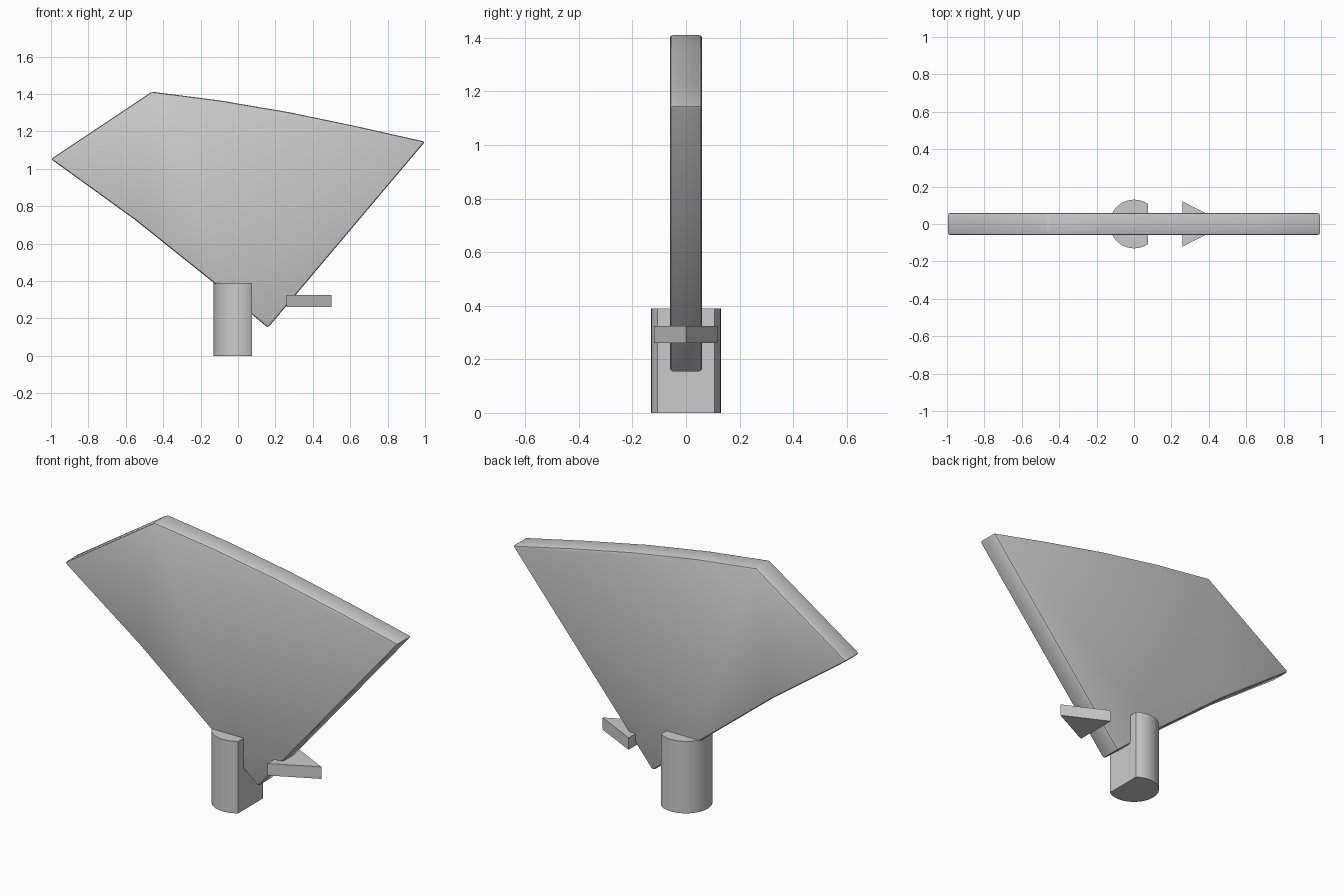
import bpy, bmesh, math

if "Cube" in bpy.data.objects:
    bpy.data.objects.remove(bpy.data.objects["Cube"])

grey = bpy.data.materials.new("plain grey")
grey.diffuse_color = (0.6, 0.6, 0.6, 1)
grey.use_nodes = True
grey.node_tree.nodes["Principled BSDF"].inputs["Base Color"].default_value = grey.diffuse_color


def prism(name, pts, depth, to_xyz, bevel=0.0, smooth=False):
    """Extrude a 2D outline; to_xyz maps (u, v, w) to the model axes."""
    bm = bmesh.new()
    near = [bm.verts.new(to_xyz(u, v, depth[0])) for u, v in pts]
    far = [bm.verts.new(to_xyz(u, v, depth[1])) for u, v in pts]
    bm.faces.new(near)
    bm.faces.new(far)
    for i in range(len(pts)):
        j = (i + 1) % len(pts)
        bm.faces.new((near[i], near[j], far[j], far[i]))
    bmesh.ops.recalc_face_normals(bm, faces=bm.faces)
    if bevel:
        sharp = [e for e in bm.edges if e.calc_face_angle() > 0.4]
        bmesh.ops.bevel(bm, geom=sharp, offset=bevel, segments=2,
                        profile=0.5, affect='EDGES')
    mesh = bpy.data.meshes.new(name)
    bm.to_mesh(mesh)
    bm.free()
    mesh.materials.append(grey)
    obj = bpy.data.objects.new(name, mesh)
    bpy.context.collection.objects.link(obj)
    if smooth:
        bpy.context.view_layer.objects.active = obj
        obj.select_set(True)
        bpy.ops.object.shade_smooth_by_angle(angle=math.radians(30))
        obj.select_set(False)
    return obj


def upright(u, v, w):
    return (u, w, v)


def flat(u, v, w):
    return (u, v, w)


# Fin: thick four-cornered plate with a gently bowed top and softened edges
fin = [(-1.0, 1.052), (-0.46, 1.412), (-0.1, 1.366), (0.27, 1.303),
       (0.64, 1.226), (1.0, 1.145), (0.16, 0.15), (-0.11, 0.375),
       (-0.55, 0.727)]
prism("fin", fin, (-0.06, 0.06), upright, bevel=0.012, smooth=True)

# Post: round column with one flat side
R, CUT = 0.13, 0.075
a0 = math.acos(CUT / R)
N = 40
post = [(R * math.cos(a), R * math.sin(a))
        for a in (a0 + (2 * math.pi - 2 * a0) * i / N for i in range(N + 1))]
prism("post", post, (0, 0.39), flat, smooth=True)

# Pointer: small triangular wedge
prism("pointer", [(0.26, -0.12), (0.5, 0.0), (0.26, 0.12)], (0.26, 0.325), flat)
